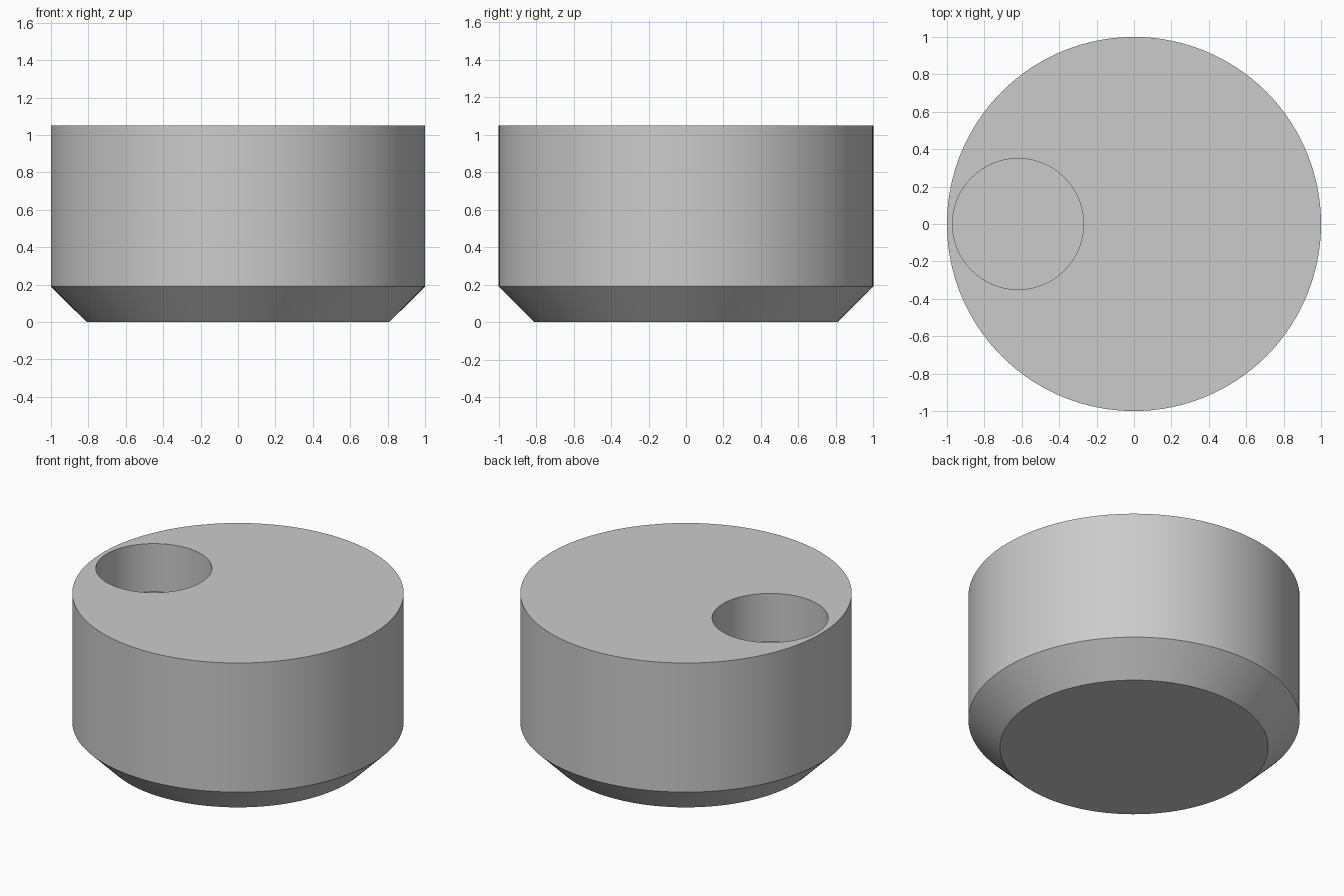
import bpy
import math

old = bpy.data.objects.get("Cube")
if old:
    bpy.data.objects.remove(old, do_unlink=True)

HEIGHT, RADIUS, CHAMFER = 1.05, 1.0, 0.19
HOLE_X, HOLE_RADIUS, HOLE_DEPTH = -0.62, 0.35, 0.32

grey = bpy.data.materials.new("plain_grey")
grey.use_nodes = True
colour = (0.6, 0.6, 0.6, 1)
grey.diffuse_color = colour
grey.node_tree.nodes["Principled BSDF"].inputs["Base Color"].default_value = colour


def cylinder(name, radius, bottom, top, x=0, sides=128):
    bpy.ops.mesh.primitive_cylinder_add(vertices=sides, radius=radius, depth=top - bottom,
                                        location=(x, 0, (bottom + top) / 2))
    obj = bpy.context.object
    obj.name = name
    obj.data.materials.append(grey)
    return obj


# Round body with a bevelled lower rim
body = cylinder("round_body", RADIUS, 0, HEIGHT)
rim = body.data.attributes.new("bevel_weight_edge", "FLOAT", "EDGE")
for edge in body.data.edges:
    if all(body.data.vertices[i].co.z < 0 for i in edge.vertices):
        rim.data[edge.index].value = 1
bevel = body.modifiers.new("lower_chamfer", "BEVEL")
bevel.limit_method = "WEIGHT"
bevel.width = CHAMFER
bevel.segments = 1

# Blind round hole near the right edge
cutter = cylinder("hole_cutter", HOLE_RADIUS, HEIGHT - HOLE_DEPTH, HEIGHT + 0.2, HOLE_X)
hole = body.modifiers.new("round_hole", "BOOLEAN")
hole.object = cutter
hole.operation = "DIFFERENCE"
hole.solver = "EXACT"

# Bake the cuts, drop the cutter and smooth the curved walls
bpy.ops.object.select_all(action="DESELECT")
body.select_set(True)
bpy.context.view_layer.objects.active = body
for name in ("lower_chamfer", "round_hole"):
    bpy.ops.object.modifier_apply(modifier=name)
bpy.data.objects.remove(cutter, do_unlink=True)
bpy.ops.object.shade_smooth_by_angle(angle=math.radians(30))
